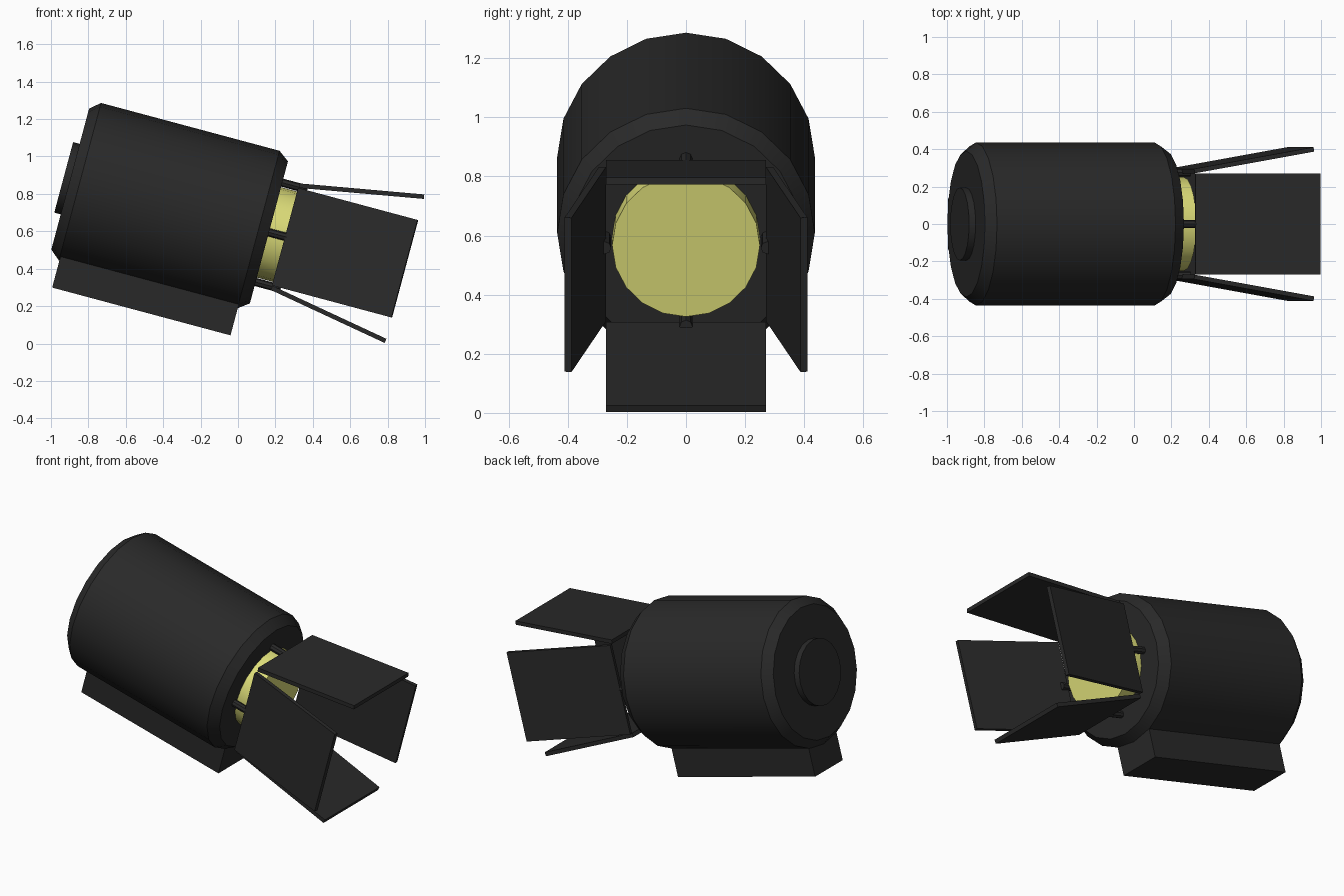
import bpy, bmesh, math
from mathutils import Matrix, Vector

if "Cube" in bpy.data.objects:
    bpy.data.objects.remove(bpy.data.objects["Cube"])

# Lamp frame: local x runs along the barrel, tilted 15 degrees downward
TILT = Matrix.Translation((-0.845, 0, 0.865)) @ Matrix.Rotation(math.radians(15), 4, 'Y')


def material(name, col):
    m = bpy.data.materials.new(name)
    m.diffuse_color = (*col, 1)
    m.use_nodes = True
    m.node_tree.nodes["Principled BSDF"].inputs["Base Color"].default_value = m.diffuse_color
    return m


DARK = material("black_metal", (0.022, 0.022, 0.022))
YELLOW = material("yellow_glass", (0.72, 0.72, 0.19))


def finish(name, bm, mat, matrix):
    bmesh.ops.recalc_face_normals(bm, faces=bm.faces)
    bm.transform(matrix)
    me = bpy.data.meshes.new(name)
    bm.to_mesh(me)
    bm.free()
    me.materials.append(mat)
    ob = bpy.data.objects.new(name, me)
    bpy.context.collection.objects.link(ob)
    bpy.ops.object.select_all(action='DESELECT')
    ob.select_set(True)
    bpy.context.view_layer.objects.active = ob
    bpy.ops.object.shade_smooth_by_angle(angle=math.radians(30))
    return ob


def lathe(name, profile, sides, mat, matrix=TILT):
    """Closed solid of revolution around local x from (x, radius) pairs."""
    bm = bmesh.new()
    rings = []
    for x, r in profile:
        angles = [2 * math.pi * i / sides for i in range(sides)]
        rings.append([bm.verts.new((x, r * math.sin(a), r * math.cos(a))) for a in angles])
    for a, b in zip(rings, rings[1:]):
        for i in range(sides):
            j = (i + 1) % sides
            bm.faces.new((a[i], a[j], b[j], b[i]))
    bm.faces.new(rings[0])
    bm.faces.new(rings[-1])
    return finish(name, bm, mat, matrix)


def slab(name, section, half_width, mat, matrix=TILT):
    """Extrude an (x, z) section symmetrically across y."""
    bm = bmesh.new()
    face = bm.faces.new([bm.verts.new((x, -half_width, z)) for x, z in section])
    ext = bmesh.ops.extrude_face_region(bm, geom=[face])
    verts = [g for g in ext["geom"] if isinstance(g, bmesh.types.BMVert)]
    bmesh.ops.translate(bm, verts=verts, vec=(0, 2 * half_width, 0))
    return finish(name, bm, mat, matrix)


# Barrel with chamfered ends, rear cap and lens
lathe("barrel", [(-0.054, 0.39), (0, 0.436), (0.988, 0.436), (1.046, 0.393)], 20, DARK)
lathe("rear_cap", [(-0.09, 0.195), (-0.04, 0.195)], 20, DARK)
lathe("lens", [(1.0, 0.25), (1.152, 0.25)], 20, YELLOW)

# Ballast box under the barrel
slab("base_box", [(0.003, -0.585), (0.99, -0.585), (0.99, -0.35), (0.003, -0.35)], 0.137, DARK)

# Four barn doors, each with a hinge pin
near, far = Vector((1.137, 0.283)), Vector((1.798, 0.399))
d = (far - near).normalized()
n = Vector((-d.y, d.x)) * 0.012
door = [near - n, far - n, far + n, near + n]
for k, side in enumerate(("top", "left", "bottom", "right")):
    turn = TILT @ Matrix.Rotation(k * math.pi / 2, 4, 'X')
    slab(side + "_door", door, 0.27, DARK, turn)
    lathe(side + "_hinge_pin", [(1.03, 0.022), (1.185, 0.022)], 8, DARK,
          turn @ Matrix.Translation((0, 0, 0.275)))
